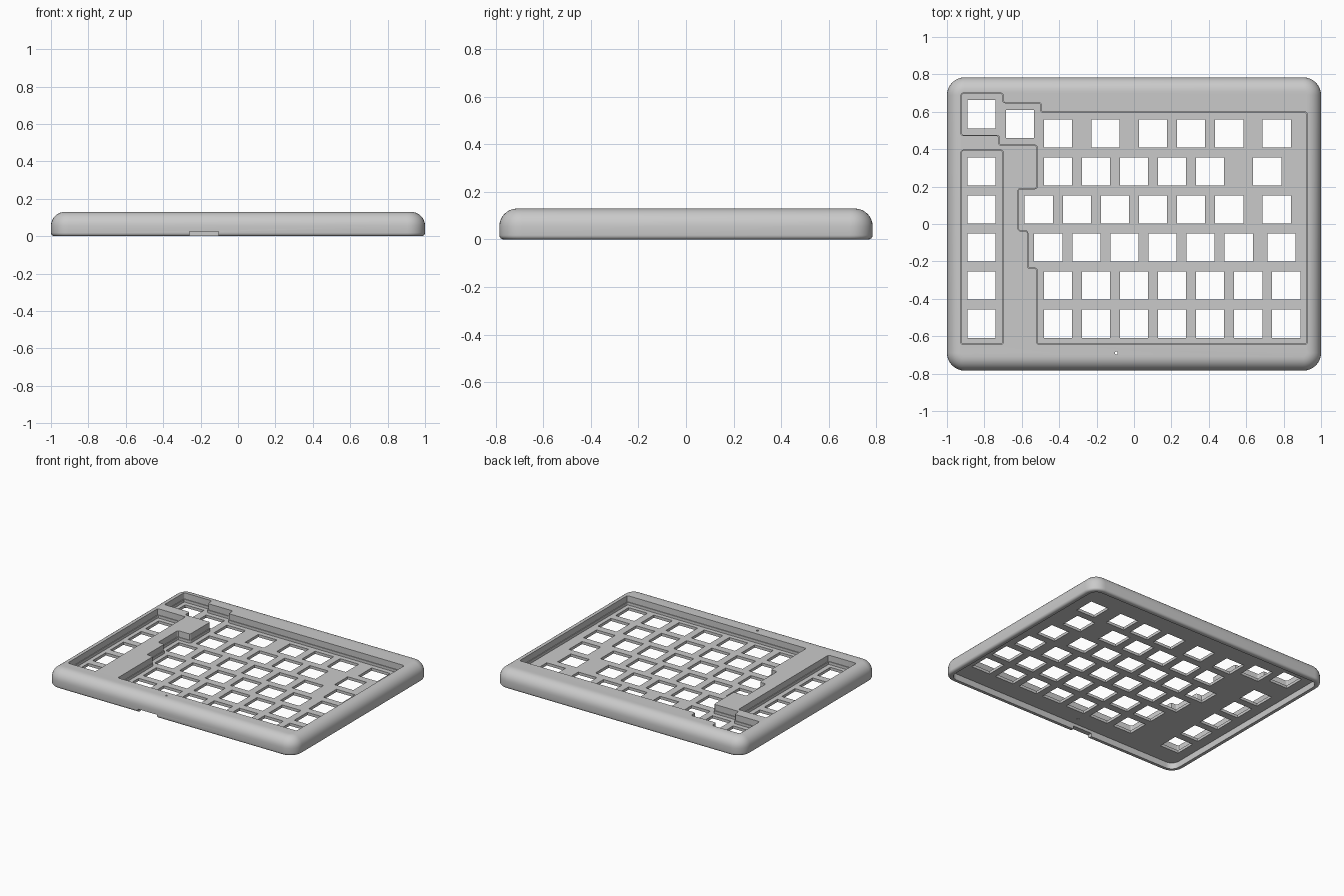
import bpy
import bmesh
import math
from mathutils import Matrix, Vector

if "Cube" in bpy.data.objects:
    bpy.data.objects.remove(bpy.data.objects["Cube"])

HALF_X, HALF_Y, TOP = 1.0, 0.784, 0.13
PLATE_TOP, PLATE_BOTTOM, LEDGE = 0.065, 0.045, 0.085
CORNER, ROUND, FOOT, WALL = 0.095, 0.075, 0.018, 0.035
UNIT = 0.2035

grey = bpy.data.materials.new("case grey")
grey.use_nodes = True
grey.diffuse_color = (0.59, 0.59, 0.59, 1)
grey.node_tree.nodes["Principled BSDF"].inputs["Base Color"].default_value = (0.59, 0.59, 0.59, 1)


def make_object(name, bm):
    bmesh.ops.recalc_face_normals(bm, faces=bm.faces)
    mesh = bpy.data.meshes.new(name)
    bm.to_mesh(mesh)
    bm.free()
    mesh.materials.append(grey)
    obj = bpy.data.objects.new(name, mesh)
    bpy.context.collection.objects.link(obj)
    return obj


def add_box(bm, x, y, sx, sy, z0, z1):
    m = Matrix.Translation((x, y, (z0 + z1) / 2)) @ Matrix.Diagonal((sx, sy, z1 - z0, 1))
    bmesh.ops.create_cube(bm, size=1, matrix=m)


def recess_cutter(outline):
    # upright prism with slightly rounded corners and a narrow ledge low on the wall
    bm = bmesh.new()
    base = bm.faces.new([bm.verts.new((x, y, LEDGE)) for x, y in outline])
    ext = bmesh.ops.extrude_face_region(bm, geom=[base], use_keep_orig=True)
    upper = [v for v in ext["geom"] if isinstance(v, bmesh.types.BMVert)]
    bmesh.ops.translate(bm, verts=upper, vec=(0, 0, 0.2))
    upright = [e for e in bm.edges if abs(e.verts[0].co.z - e.verts[1].co.z) > 0.01]
    bmesh.ops.bevel(bm, geom=upright, offset=0.012, segments=3, profile=0.5, affect="EDGES")
    bmesh.ops.recalc_face_normals(bm, faces=bm.faces)
    floor = min(bm.faces, key=lambda f: f.calc_center_median().z)
    bmesh.ops.inset_region(bm, faces=[floor], thickness=0.005, use_even_offset=True)
    floor = bmesh.ops.extrude_discrete_faces(bm, faces=[floor])["faces"][0]
    bmesh.ops.translate(bm, verts=floor.verts, vec=(0, 0, PLATE_TOP - LEDGE))
    return bm


def ring(bm, inset, z, steps=8):
    # one rounded rectangle loop of the case
    r = max(CORNER - inset, 0.015)
    verts = []
    for k, (sx, sy) in enumerate([(1, 1), (-1, 1), (-1, -1), (1, -1)]):
        cx, cy = sx * (HALF_X - inset - r), sy * (HALF_Y - inset - r)
        for i in range(steps + 1):
            a = math.pi / 2 * (k + i / steps)
            verts.append(bm.verts.new((cx + r * math.cos(a), cy + r * math.sin(a), z)))
    return verts


# Case shell: rounded top, small rounded foot, hollow underside
profile = []
for i in range(9):
    a = math.pi / 2 * i / 8
    profile.append((ROUND * (1 - math.sin(a)), TOP - ROUND * (1 - math.cos(a))))
for i in range(5):
    a = math.pi / 2 * i / 4
    profile.append((FOOT * (1 - math.cos(a)), FOOT * (1 - math.sin(a))))
profile += [(WALL, 0), (WALL, PLATE_BOTTOM)]
bm = bmesh.new()
rings = [ring(bm, inset, z) for inset, z in profile]
for a, b in zip(rings, rings[1:]):
    for i in range(len(a)):
        j = (i + 1) % len(a)
        bm.faces.new((a[i], a[j], b[j], b[i]))
bm.faces.new(rings[0])
bm.faces.new(rings[-1])
case = make_object("keyboard_case", bm)


def carve(bm):
    cutter = make_object("cutter", bm)
    cutter.hide_render = True
    mod = case.modifiers.new("cut", "BOOLEAN")
    mod.operation = "DIFFERENCE"
    mod.solver = "EXACT"
    mod.object = cutter
    bpy.context.view_layer.objects.active = case
    bpy.ops.object.modifier_apply(modifier=mod.name)
    bpy.data.objects.remove(cutter)


# Recessed key areas: stepped main block and left column
main_area = [(-.925, .70), (-.70, .70), (-.70, .65), (-.497, .65), (-.497, .60), (.925, .60),
             (.925, -.645), (-.52, -.645), (-.52, -.238), (-.57, -.238), (-.57, -.037),
             (-.62, -.037), (-.62, .19), (-.52, .19), (-.52, .42), (-.722, .42),
             (-.722, .472), (-.925, .472)]
left_area = [(-.925, .395), (-.70, .395), (-.70, -.645), (-.925, -.645)]
for area in (main_area, left_area):
    carve(recess_cutter(area))

# Switch positions, in key units along each row
rows = [
    [0, 1.25, 2.5, 3.5, 4.5, 5.75],
    [0, 1, 2, 3, 4, 5.5],
    [-.5, .5, 1.5, 2.5, 3.5, 4.5, 5.75],
    [-.25, .75, 1.75, 2.75, 3.75, 4.75, 5.875],
    range(7),
    range(7),
]
holes = [(-.815, .587), (-.61, .535)]
holes += [(-.815, .281 - UNIT * i) for i in range(5)]
for r, row in enumerate(rows):
    holes += [(-.407 + UNIT * u, .4845 - UNIT * r) for u in row]

# Switch openings
bm = bmesh.new()
for x, y in holes:
    add_box(bm, x, y, .151, .151, -0.1, 0.3)
carve(bm)

# Cable notch in the front rim and small indicator hole
bm = bmesh.new()
add_box(bm, -.182, -.77, .155, .08, -0.1, 0.024)
bmesh.ops.create_cone(bm, cap_ends=True, segments=16, radius1=.008, radius2=.008, depth=.5,
                      matrix=Matrix.Translation(Vector((-.095, -.69, .1))))
carve(bm)

# Smooth rounded rim with crisp cut edges
bpy.ops.object.select_all(action="DESELECT")
case.select_set(True)
bpy.context.view_layer.objects.active = case
bpy.ops.object.shade_smooth_by_angle(angle=math.radians(30))
